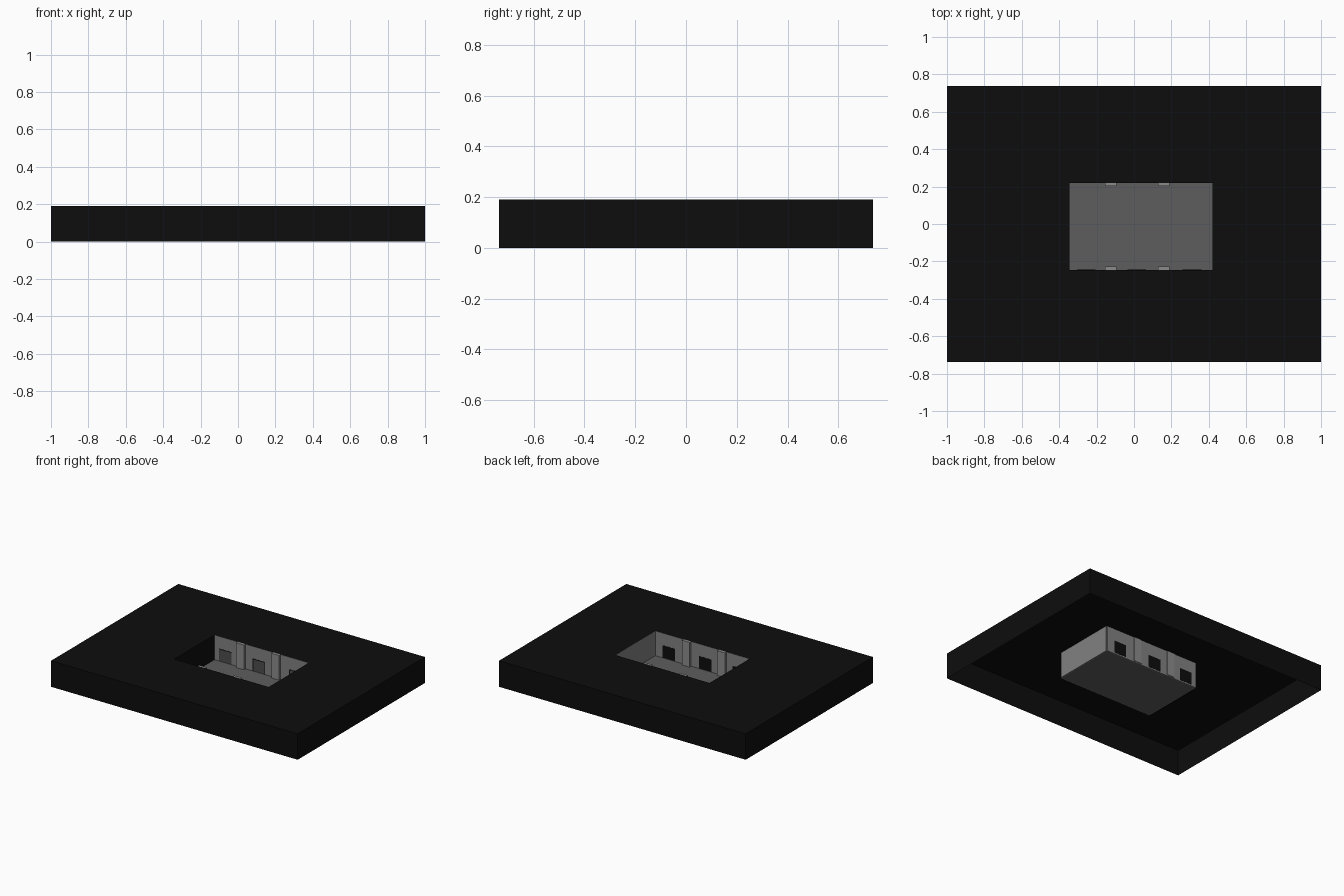
import bpy
import bmesh

cube = bpy.data.objects.get("Cube")
if cube:
    bpy.data.objects.remove(cube, do_unlink=True)


def material(name, value):
    mat = bpy.data.materials.new(name)
    mat.use_nodes = True
    colour = (value, value, value, 1)
    mat.diffuse_color = colour
    mat.node_tree.nodes["Principled BSDF"].inputs["Base Color"].default_value = colour
    return mat


BLACK = material("black", 0.004)
FLOOR = material("floor grey", 0.11)
WALL = material("wall grey", 0.22)
PILLAR = material("pillar grey", 0.26)
DOOR = material("door grey", 0.075)

HEIGHT = 0.19
X0, X1, Y0, Y1 = -0.345, 0.42, -0.245, 0.22   # room outline
THICK = 0.008


def finish(name, bm, mat):
    mesh = bpy.data.meshes.new(name)
    bm.to_mesh(mesh)
    bm.free()
    mesh.materials.append(mat)
    obj = bpy.data.objects.new(name, mesh)
    bpy.context.collection.objects.link(obj)
    return obj


def box(name, low, high, mat):
    bm = bmesh.new()
    bmesh.ops.create_cube(bm, size=1)
    for v in bm.verts:
        v.co = [lo if c < 0 else hi for c, lo, hi in zip(v.co, low, high)]
    return finish(name, bm, mat)


# Outer shell: open underneath, with a rectangular hole in the roof
def ring(bm, x0, x1, y0, y1, z):
    return [bm.verts.new((x, y, z)) for x, y in ((x0, y0), (x1, y0), (x1, y1), (x0, y1))]


bm = bmesh.new()
base = ring(bm, -1, 1, -0.737, 0.737, 0)
rim = ring(bm, -1, 1, -0.737, 0.737, HEIGHT)
hole = ring(bm, X0, X1, Y0, Y1, HEIGHT)
for lower, upper in ((base, rim), (rim, hole)):
    for i in range(4):
        j = (i + 1) % 4
        bm.faces.new((lower[i], lower[j], upper[j], upper[i]))
finish("outer_shell", bm, BLACK)

# Room floor and end walls
TOP = HEIGHT - 0.001
box("floor", (X0, Y0, 0), (X1, Y1, 0.008), FLOOR)
box("left_wall", (X1, Y0, 0), (X1 + THICK, Y1, TOP), WALL)
box("right_wall", (X0 - THICK, Y0, 0), (X0, Y1, TOP), BLACK)

# Long walls with doorways and pillars; side points outward
for label, y, side in (("front", Y0, -1), ("back", Y1, 1)):
    def strip(name, x, half, inner, outer, z0, z1, mat):
        ys = sorted((y + side * inner, y + side * outer))
        box(name, (x - half, ys[0], z0), (x + half, ys[1], z1), mat)

    strip(label + "_wall", (X0 + X1) / 2, (X1 - X0) / 2, 0, THICK, 0, TOP, WALL)

    for x in (-0.255, 0.015, 0.31):
        strip(label + "_doorway", x, 0.05, -0.001, THICK + 0.001, 0.01, 0.1, BLACK)
        if side > 0:
            strip(label + "_door", x + 0.003, 0.045, -0.002, 0, 0.01, 0.095, DOOR)

    for x in (-0.125, 0.16):
        strip(label + "_pillar", x, 0.031, -0.018, THICK + 0.004, 0.008, TOP, PILLAR)
